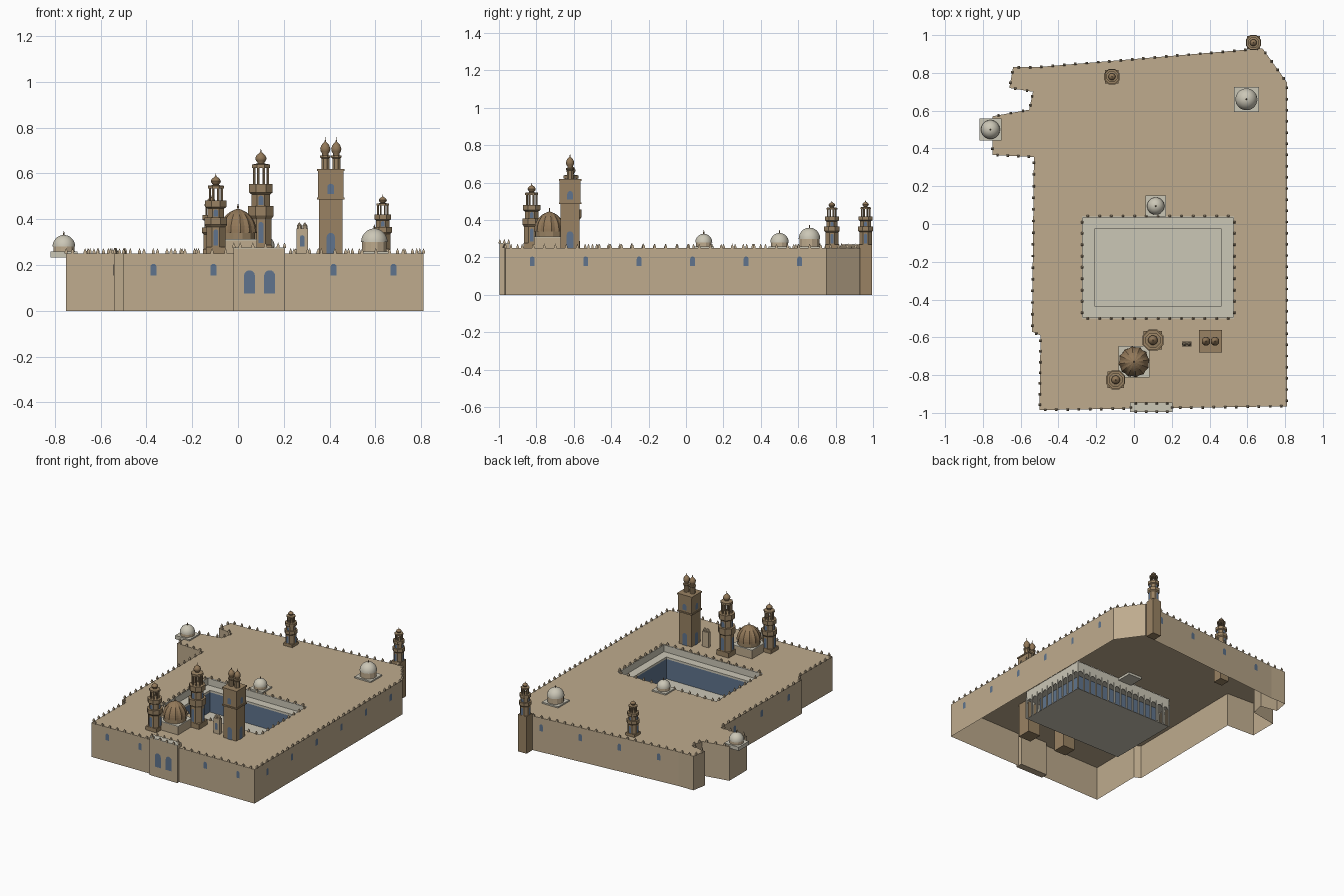
import bpy, bmesh, math
from mathutils import Matrix, Vector

if "Cube" in bpy.data.objects:
    bpy.data.objects.remove(bpy.data.objects["Cube"], do_unlink=True)


def material(name, r, g, b):
    m = bpy.data.materials.new(name)
    m.use_nodes = True
    m.diffuse_color = (r, g, b, 1)
    m.node_tree.nodes["Principled BSDF"].inputs["Base Color"].default_value = (r, g, b, 1)
    return m


SAND = material("sandstone", 0.52, 0.41, 0.27)
BROWN = material("brown_stone", 0.32, 0.225, 0.125)
DOME = material("brown_dome", 0.29, 0.19, 0.1)
LIGHT = material("pale_marble", 0.6, 0.57, 0.47)
BLUE = material("blue_glass", 0.115, 0.175, 0.27)
ROOF = 0.25


def finish(name, bm, mat, smooth=False, fix=True):
    if fix:
        bmesh.ops.recalc_face_normals(bm, faces=bm.faces)
    me = bpy.data.meshes.new(name)
    bm.to_mesh(me)
    bm.free()
    me.materials.append(mat)
    ob = bpy.data.objects.new(name, me)
    bpy.context.collection.objects.link(ob)
    if smooth:
        bpy.ops.object.select_all(action="DESELECT")
        ob.select_set(True)
        bpy.context.view_layer.objects.active = ob
        bpy.ops.object.shade_smooth_by_angle(angle=math.radians(40))
    return ob


def add_box(bm, x0, x1, y0, y1, z0, z1):
    mid = Vector((x0 + x1, y0 + y1, z0 + z1)) / 2
    size = Matrix.Diagonal((x1 - x0, y1 - y0, z1 - z0, 1))
    bmesh.ops.create_cube(bm, size=1, matrix=Matrix.Translation(mid) @ size)


def box(name, mat, *dims):
    bm = bmesh.new()
    add_box(bm, *dims)
    return finish(name, bm, mat)


def square(name, mat, x, y, half, z0, z1):
    return box(name, mat, x - half, x + half, y - half, y + half, z0, z1)


def add_lathe(bm, profile, segs, x, y, rib=1.0):
    rings = []
    for r, z in profile:
        ring = []
        for i in range(segs):
            a = math.tau * (i + 0.5) / segs
            k = r * (rib if i % 2 else 1)
            ring.append(bm.verts.new((x + k * math.cos(a), y + k * math.sin(a), z)))
        rings.append(ring)
    for low, high in zip(rings, rings[1:]):
        for i in range(segs):
            j = (i + 1) % segs
            bm.faces.new((low[i], low[j], high[j], high[i]))
    bmesh.ops.remove_doubles(bm, verts=bm.verts, dist=1e-5)


def lathe(name, mat, profile, segs, x, y, rib=1.0, smooth=False):
    bm = bmesh.new()
    add_lathe(bm, profile, segs, x, y, rib)
    return finish(name, bm, mat, smooth)


def add_arch(bm, base, out, w, h):
    """Thin arched plate standing on base and facing out."""
    out = Vector(out).normalized()
    side = Vector((0, 0, 1)).cross(out)
    pts = [(-w / 2, 0), (w / 2, 0)]
    pts += [(w / 2 * math.cos(a), h - w / 2 + w / 2 * math.sin(a))
            for a in (math.pi * i / 8 for i in range(9))]
    start = Vector(base) + out * 0.004
    bm.faces.new([bm.verts.new(start + side * u + Vector((0, 0, v))) for u, v in pts])


def walk(a, b, step):
    n = max(1, round((Vector(b) - Vector(a)).length / step))
    return [Vector(a).lerp(Vector(b), (i + 0.5) / n) for i in range(n)]


# Prayer hall shell: roof with a courtyard hole, and outer walls
outline = [(-0.5, -0.985), (0.81, -0.965), (0.81, 0.75), (0.68, 0.93), (-0.52, 0.83),
           (-0.64, 0.83), (-0.66, 0.72), (-0.535, 0.7), (-0.555, 0.605), (-0.75, 0.57),
           (-0.75, 0.365), (-0.53, 0.355), (-0.54, -0.57), (-0.495, -0.59)]
X0, X1, Y0, Y1 = -0.275, 0.53, -0.5, 0.04
court = [(X0, Y0), (X1, Y0), (X1, Y1), (X0, Y1)]


def sides(loop):
    return list(zip(loop, loop[1:] + loop[:1]))


bm = bmesh.new()
edges = []
for loop in (outline, court):
    vs = [bm.verts.new((x, y, ROOF)) for x, y in loop]
    edges += [bm.edges.new((p, q)) for p, q in sides(vs)]
bmesh.ops.triangle_fill(bm, edges=edges, use_beauty=True, normal=(0, 0, 1))
for f in bm.faces:
    f.normal_update()
    if f.normal.z < 0:
        f.normal_flip()
finish("roof", bm, SAND, fix=False)

bm = bmesh.new()
for a, b in sides(outline):
    bm.faces.new([bm.verts.new(p) for p in ((*a, 0), (*b, 0), (*b, ROOF), (*a, ROOF))])
finish("outer_walls", bm, SAND, fix=False)

# Small pinnacles along every parapet
bm = bmesh.new()
gate = [(-0.018, -0.995), (0.203, -0.995), (0.203, -0.948), (-0.018, -0.948)]
for loop, z in ((outline, ROOF), (court, ROOF), (gate, 0.275)):
    for a, b in sides(loop):
        for p in walk(a, b, 0.06):
            add_lathe(bm, [(0.009, z), (0.009, z + 0.008), (0, z + 0.024)], 4, p.x, p.y)
finish("parapet_pinnacles", bm, SAND)

# Arched windows in the long walls and the gate doors
bm = bmesh.new()
for a, b in sides(outline):
    if math.dist(a, b) > 0.5:
        for p in walk(a, b, 0.28):
            if not (p.y < -0.9 and abs(p.x - 0.09) < 0.12):
                add_arch(bm, (p.x, p.y, 0.155), (b[1] - a[1], a[0] - b[0], 0), 0.026, 0.05)
for x in (0.05, 0.138):
    add_arch(bm, (x, -0.996, 0.075), (0, -1, 0), 0.048, 0.102)
finish("wall_windows", bm, BLUE, fix=False)

# Projecting gate
box("gate_block", SAND, -0.02, 0.205, -0.996, -0.945, 0, 0.272)
box("gate_top", LIGHT, -0.02, 0.205, -0.996, -0.945, 0.272, 0.277)

# Courtyard: floor, upper band, ledge, glazed walls and arcade
LEDGE, FLOOR, IN = 0.2, 0.04, 0.067
box("court_floor", LIGHT, X0, X1, Y0, Y1, FLOOR - 0.004, FLOOR)


def ring(name, mat, inset, width, z0, z1):
    a, b, c, d = X0 + inset, X1 - inset, Y0 + inset, Y1 - inset
    bm = bmesh.new()
    for dims in ((a, b, c, c + width), (a, b, d - width, d),
                 (a, a + width, c, d), (b - width, b, c, d)):
        add_box(bm, *dims, z0, z1)
    return finish(name, bm, mat)


ring("court_band", LIGHT, 0, 0.006, LEDGE, ROOF - 0.001)
ring("court_ledge", LIGHT, 0, IN, LEDGE - 0.015, LEDGE)
ring("court_glazing", BLUE, IN - 0.004, 0.004, FLOOR, LEDGE - 0.015)

bm = bmesh.new()
for a, b in sides(court):
    along = (Vector(b) - Vector(a)).normalized()
    bays = walk(a, b, 0.055)
    half = math.dist(a, b) / len(bays) / 2
    for p in bays:
        pts = [(p + along * (half - 0.005) * math.cos(t), 0.15 + 0.03 * math.sin(t))
               for t in (math.pi * i / 8 for i in range(9))]
        for (q, z), (r, w) in zip(pts, pts[1:]):
            bm.faces.new([bm.verts.new(v) for v in
                          ((*q, z), (*r, w), (*r, LEDGE), (*q, LEDGE))])
        q = p - along * half
        add_box(bm, q.x - 0.005, q.x + 0.005, q.y - 0.005, q.y + 0.005, FLOOR, LEDGE)
finish("court_arcade", bm, LIGHT)


def bulb(r, z, h):
    """Onion finial profile."""
    return [(r * k, z + h * t) for k, t in
            ((0.6, 0), (0.6, 0.12), (0.9, 0.25), (1, 0.38), (0.8, 0.55),
             (0.4, 0.68), (0.15, 0.75), (0.08, 0.85), (0, 1))]


# Octagonal minarets with two balconies and an open lantern
def minaret(name, x, y, R, top, foot):
    h = top - ROOF
    R /= math.cos(math.pi / 8)
    square(name + "_foot", BROWN, x, y, R * 0.8, foot, ROOF + h * 0.08)
    shape = ((0.83, 0.08), (0.83, 0.33), (1, 0.36), (1, 0.45), (0.72, 0.45), (0.72, 0.56),
             (0.92, 0.58), (0.92, 0.66), (0, 0.66))
    lathe(name + "_shaft", BROWN, [(R * r, ROOF + h * t) for r, t in shape], 8, x, y)
    bm = bmesh.new()
    for i in range(8):
        a = math.tau * (i + 0.5) / 8
        add_lathe(bm, [(R * 0.1, ROOF + h * t) for t in (0.66, 0.83)], 6,
                  x + R * 0.52 * math.cos(a), y + R * 0.52 * math.sin(a))
    cap = ((0, 0.81), (0.7, 0.81), (0.7, 0.845), (0, 0.86))
    add_lathe(bm, [(R * r, ROOF + h * t) for r, t in cap], 8, x, y)
    finish(name + "_lantern", bm, BROWN)
    lathe(name + "_finial", DOME, bulb(R * 0.42, ROOF + h * 0.845, h * 0.155), 12, x, y,
          smooth=True)
    bm = bmesh.new()
    for r, t, k in ((0.83, 0.1, 0.2), (0.72, 0.46, 0.09)):
        d = R * r * math.cos(math.pi / 8)
        for i in range(4):
            c, s = math.cos(i * math.pi / 2), math.sin(i * math.pi / 2)
            add_arch(bm, (x + d * c, y + d * s, ROOF + h * t), (c, s, 0), R * 0.36, h * k)
    finish(name + "_windows", bm, BLUE, fix=False)


minaret("front_minaret", -0.097, -0.825, 0.05, 0.6, ROOF)
minaret("tall_minaret", 0.1, -0.615, 0.056, 0.71, 0)
minaret("back_minaret", -0.117, 0.78, 0.041, 0.505, 0)
minaret("corner_minaret", 0.632, 0.96, 0.04, 0.508, 0)

# Square tower with twin heads
TX, TY = 0.405, -0.62
square("twin_tower_shaft", BROWN, TX, TY, 0.051, 0, 0.49)
square("twin_tower_cornice", BROWN, TX, TY, 0.06, 0.485, 0.495)
square("twin_tower_upper", BROWN, TX, TY, 0.055, 0.495, 0.61)
square("twin_tower_top", BROWN, TX, TY, 0.06, 0.61, 0.62)
bm = bmesh.new()
for i in range(4):
    c, s = round(math.cos(i * math.pi / 2)), round(math.sin(i * math.pi / 2))
    add_arch(bm, (TX + 0.051 * c, TY + 0.051 * s, ROOF), (c, s, 0), 0.036, 0.09)
    add_arch(bm, (TX + 0.055 * c, TY + 0.055 * s, 0.51), (c, s, 0), 0.03, 0.045)
finish("twin_tower_windows", bm, BLUE, fix=False)
for side, x in (("right", TX - 0.024), ("left", TX + 0.024)):
    lathe(side + "_head_drum", BROWN, [(0.019, 0.62), (0.019, 0.665), (0.024, 0.67),
          (0.024, 0.677), (0, 0.68)], 8, x, TY)
    lathe(side + "_head_bulb", DOME, bulb(0.023, 0.675, 0.085), 12, x, TY, smooth=True)

# Small twin-peaked turret
box("small_turret", SAND, 0.255, 0.305, -0.648, -0.622, ROOF, 0.36)
for side, x in (("right", 0.268), ("left", 0.292)):
    lathe(side + "_turret_peak", SAND, [(0.012, 0.36), (0.012, 0.372), (0, 0.387)], 8, x, -0.635)
bm = bmesh.new()
add_arch(bm, (0.28, -0.648, 0.28), (0, -1, 0), 0.02, 0.05)
finish("small_turret_window", bm, BLUE, fix=False)


def dome_curve(r, z, h, point=0.0):
    arc = [math.pi / 2 * i / 10 for i in range(11)]
    return [(r * math.cos(t), z + h * math.sin(t) + point * (t / arc[-1]) ** 6) for t in arc]


def spike(name, mat, x, y, z, h):
    lathe(name, mat, [(0.003, z - 0.004), (0.004, z + h * 0.4), (0, z + h)], 8, x, y)


# Ribbed brown dome
square("brown_dome_base", SAND, 0, -0.73, 0.083, ROOF, 0.308)
square("brown_dome_base_top", LIGHT, 0, -0.73, 0.083, 0.308, 0.313)
lathe("brown_dome_drum", BROWN, [(0.077, 0.31), (0.077, 0.345), (0, 0.345)], 12, 0, -0.73)
lathe("brown_dome_shell", DOME, dome_curve(0.083, 0.34, 0.1, 0.006), 24, 0, -0.73, rib=0.92)
spike("brown_dome_spike", DOME, 0, -0.73, 0.445, 0.025)

# Pale domes on square slabs
for name, x, y, half, r, z in (("side_dome", -0.76, 0.5, 0.059, 0.05, 0.28),
                               ("corner_dome", 0.595, 0.66, 0.066, 0.058, 0.3),
                               ("court_dome", 0.115, 0.095, 0.055, 0.046, 0.28)):
    square(name + "_slab", LIGHT, x, y, half, 0.233, 0.26)
    lathe(name + "_drum", SAND, [(r * 0.96, 0.26), (r * 0.96, z), (0, z)], 12, x, y)
    lathe(name + "_shell", LIGHT, dome_curve(r, z, r * 1.02), 24, x, y, smooth=True)
    spike(name + "_spike", DOME, x, y, z + r, 0.02)
